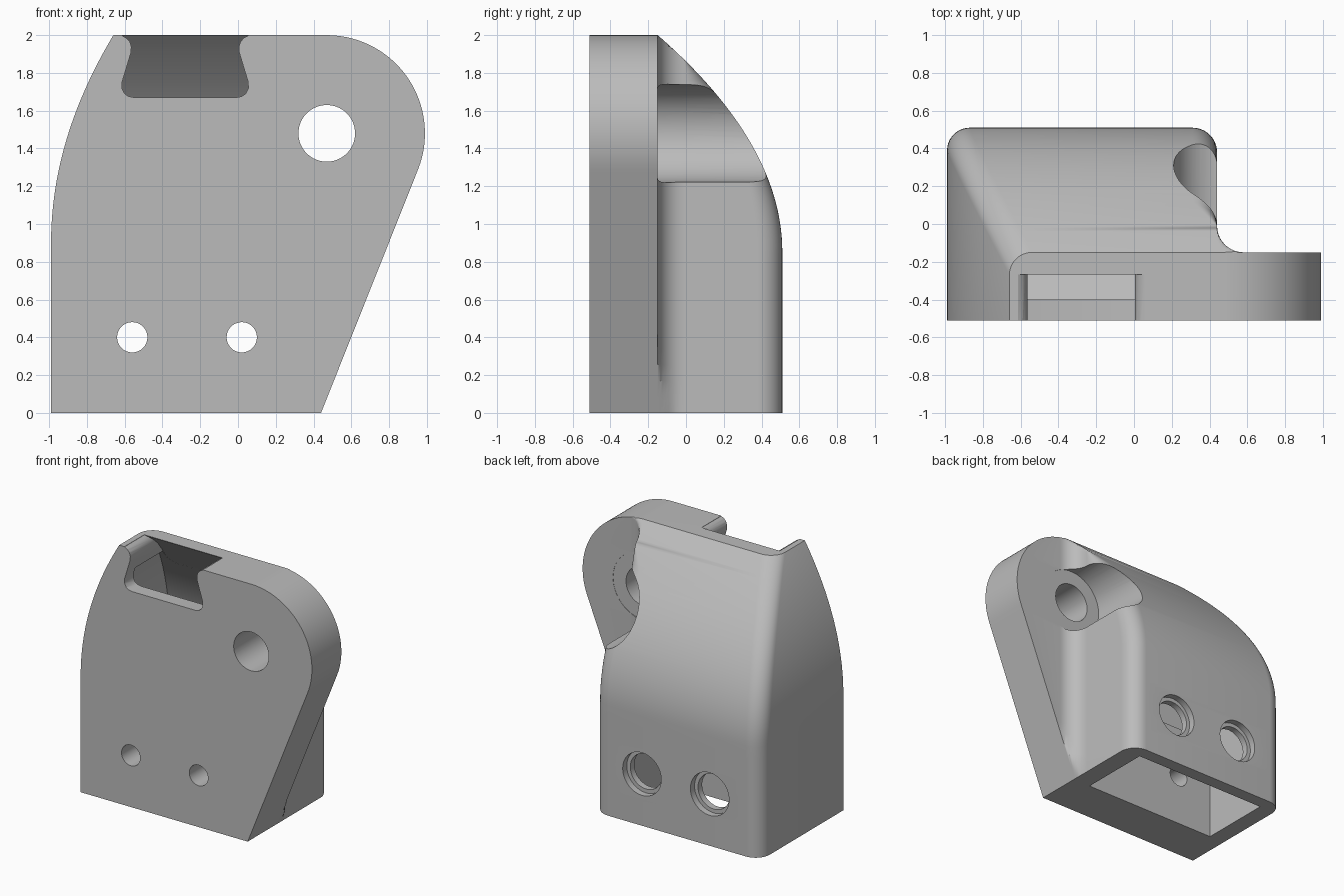
import bpy, bmesh, math

if "Cube" in bpy.data.objects:
    bpy.data.objects.remove(bpy.data.objects["Cube"])

grey = bpy.data.materials.new("plain grey")
grey.diffuse_color = (0.5, 0.5, 0.5, 1)
grey.use_nodes = True
grey.node_tree.nodes["Principled BSDF"].inputs["Base Color"].default_value = grey.diffuse_color


# Outline functions: left edge, right edge and back surface at height z
def left(z):
    return -0.99 + 0.33 * (max(0, z - 0.9) / 1.1) ** 2


def right(z):
    if z < 1.288:
        return 0.44 + z * 0.51 / 1.28
    return 0.47 + math.sqrt(max(0, 0.52 ** 2 - (z - 1.48) ** 2))


def back(z):
    return 0.51 - 0.66 * (max(0, min(z, 2) - 0.85) / 1.15) ** 2


def arc(cx, cy, r, a0, a1, n=10):
    return [(cx + r * math.cos(math.radians(a0 + (a1 - a0) * i / n)),
             cy + r * math.sin(math.radians(a0 + (a1 - a0) * i / n))) for i in range(n + 1)]


def loft(name, rings):
    """Skin a stack of (z, outline) sections, all with equal point counts."""
    bm = bmesh.new()
    rows = [[bm.verts.new((x, y, z)) for x, y in pts] for z, pts in rings]
    n = len(rows[0])
    for a, b in zip(rows, rows[1:]):
        for i in range(n):
            j = (i + 1) % n
            bm.faces.new((a[i], a[j], b[j], b[i]))
    bm.faces.new(rows[0][::-1])
    bm.faces.new(rows[-1])
    bmesh.ops.remove_doubles(bm, verts=bm.verts[:], dist=1e-5)
    bmesh.ops.recalc_face_normals(bm, faces=bm.faces[:])
    me = bpy.data.meshes.new(name)
    bm.to_mesh(me)
    bm.free()
    ob = bpy.data.objects.new(name, me)
    bpy.context.collection.objects.link(ob)
    return ob


def rod(name, x, z, r, y0, y1):
    bpy.ops.mesh.primitive_cylinder_add(vertices=64, radius=r, depth=y1 - y0,
                                        location=(x, (y0 + y1) / 2, z),
                                        rotation=(math.pi / 2, 0, 0))
    ob = bpy.context.object
    ob.name = name
    return ob


# Bracket body: front plate and rear housing as one lofted solid
def section(z):
    L, R, B = left(z), right(z), back(z)
    r = max(0, min(0.13, B + 0.01))
    pts = [(L, -0.51), (R, -0.51), (R, -0.15)]
    pts += [(min(x, R), min(y, B)) for x, y in arc(0.58, -0.01, 0.14, 270, 180)]
    pts += arc(0.44 - r, B - r, r, 0, 90)
    pts += arc(L + 0.12, B - 0.12, 0.12, 90, 180)
    return pts


levels = [i * 0.085 for i in range(10)]
levels += [0.85 + 1.15 * math.sin(math.pi / 2 * i / 48) for i in range(49)]
body = loft("bracket_body", [(z, section(z)) for z in levels])

# Hollow inside, open at the bottom, deeper towards the front higher up
def ramp(z, z0, z1, a, b):
    t = max(0, min(1, (z - z0) / (z1 - z0)))
    return a + (b - a) * t


inner = [-0.05, 0.4, 0.8, 0.85, 0.9, 1.0] + [1.0 + 0.8 * i / 16 for i in range(1, 17)]
rings = []
for z in inner:
    x0, x1 = left(z) + 0.13, ramp(z, 0.95, 1.15, 0.29, 0.08)
    y0, y1 = ramp(z, 0.8, 0.9, -0.16, -0.40), back(z) - 0.1 - ramp(z, 0.85, 1.7, 0, 0.021)
    rings.append((z, [(x0, y0), (x1, y0), (x1, y1), (x0, y1)]))
cutters = [loft("hollow_cutter", rings)]

# Dovetail notch in the top front edge, its back follows the sloping wall
rings = []
for z, w in ((1.67, 0.27), (1.676, 0.30), (1.69, 0.32), (1.72, 0.335), (1.755, 0.333),
             (1.83, 0.31), (1.91, 0.286), (1.94, 0.285), (1.965, 0.293), (1.985, 0.31),
             (1.998, 0.335), (2.05, 0.35)):
    y1 = back(z) - 0.12
    rings.append((z, [(-0.28 - w, -0.6), (-0.28 + w, -0.6), (-0.28 + w, y1), (-0.28 - w, y1)]))
cutters.append(loft("notch_cutter", rings))

# Pivot hole with its round clearance seat
cutters.append(rod("pivot_cutter", 0.47, 1.48, 0.15, -0.7, 0.7))
cutters.append(rod("seat_cutter", 0.47, 1.48, 0.26, -0.152, 0.8))

# Two screw holes in front, with stepped access holes in the back wall
for x in (-0.56, 0.02):
    cutters.append(rod("screw_cutter", x, 0.4, 0.08, -0.7, 0.0))
    cutters.append(rod("access_cutter", x, 0.4, 0.135, 0.2, 0.7))
    cutters.append(rod("counterbore_cutter", x, 0.4, 0.165, 0.46, 0.72))

# Apply all cuts
bpy.context.view_layer.objects.active = body
for c in cutters:
    m = body.modifiers.new("cut", 'BOOLEAN')
    m.operation, m.solver, m.object = 'DIFFERENCE', 'EXACT', c
    bpy.ops.object.modifier_apply(modifier=m.name)
for c in cutters:
    bpy.data.objects.remove(c)

body.data.materials.clear()
body.data.materials.append(grey)
bpy.ops.object.select_all(action='DESELECT')
body.select_set(True)
bpy.ops.object.shade_smooth_by_angle(angle=math.radians(30))
